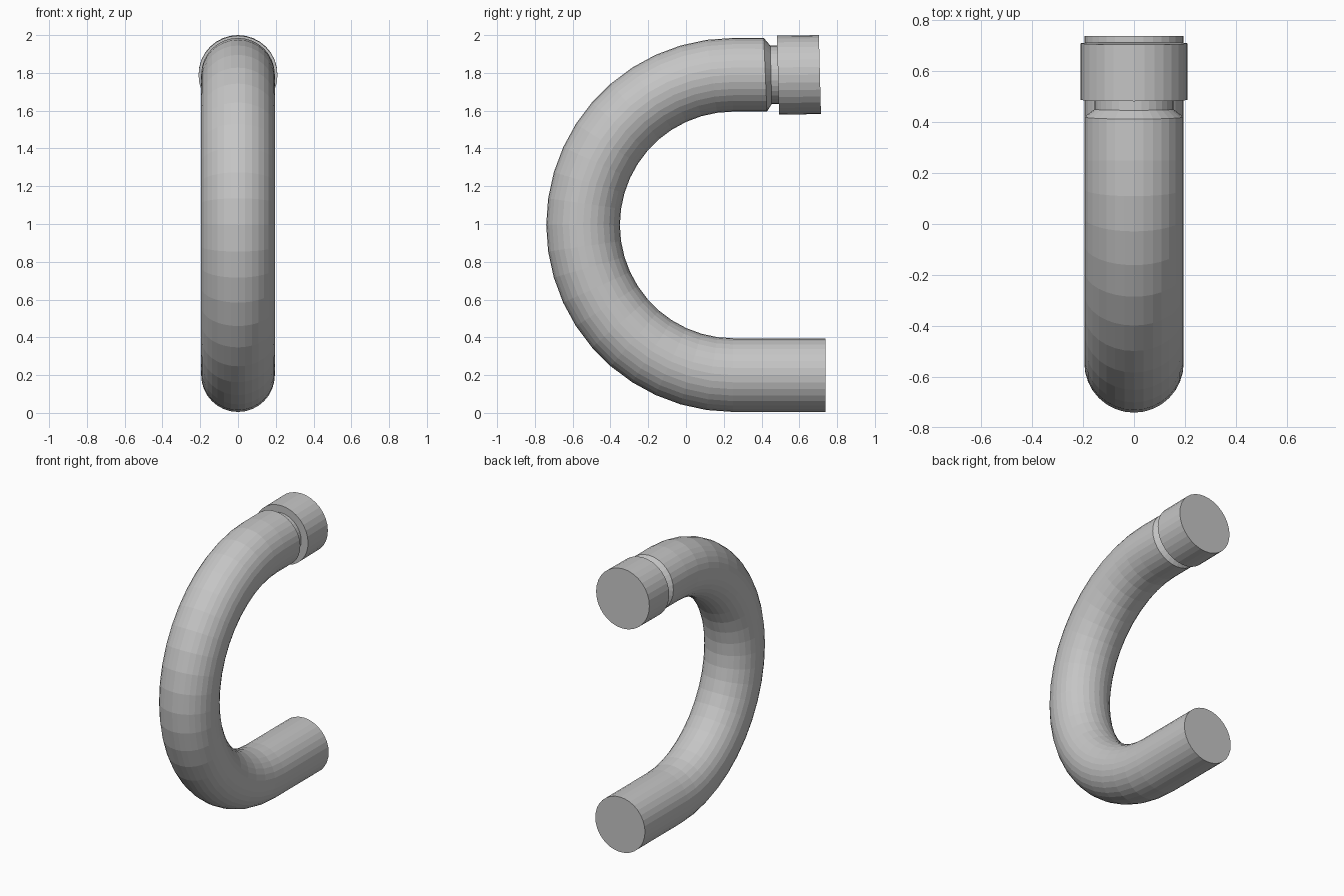
import bpy, bmesh
from math import sin, cos, pi, radians

SIDES = 32
ARC_Y, ARC_Z, ARC_R = 0.25, 0.995, 0.795   # bend centre and radius
TUBE_R = 0.195
TOP_Z, LOW_Z = ARC_Z + ARC_R, ARC_Z - ARC_R

cube = bpy.data.objects.get("Cube")
if cube:
    bpy.data.objects.remove(cube, do_unlink=True)

grey = bpy.data.materials.new("plain grey")
grey.use_nodes = True
colour = (0.56, 0.56, 0.56, 1)
grey.diffuse_color = colour
grey.node_tree.nodes["Principled BSDF"].inputs["Base Color"].default_value = colour


def sweep(name, rings):
    """Skin capped round rings given as (y, z, radial angle in degrees, radius)."""
    bm = bmesh.new()
    loops = []
    for y, z, angle, r in rings:
        a = radians(angle)
        loops.append([bm.verts.new((r * sin(t), y + r * cos(t) * cos(a), z + r * cos(t) * sin(a)))
                      for t in (2 * pi * i / SIDES for i in range(SIDES))])
    for one, two in zip(loops, loops[1:]):
        for i in range(SIDES):
            j = (i + 1) % SIDES
            bm.faces.new((one[i], one[j], two[j], two[i]))
    bm.faces.new(loops[0])
    bm.faces.new(loops[-1])
    bmesh.ops.recalc_face_normals(bm, faces=bm.faces)
    mesh = bpy.data.meshes.new(name)
    bm.to_mesh(mesh)
    bm.free()
    mesh.materials.append(grey)
    obj = bpy.data.objects.new(name, mesh)
    bpy.context.collection.objects.link(obj)
    return obj


# Bent tube: straight lower leg, half-circle bend, short upper leg, narrow neck
STEPS = 22
path = [(0.738, LOW_Z, 270, TUBE_R)]
for k in range(STEPS + 1):
    angle = 270 - 180 * k / STEPS
    path.append((ARC_Y + ARC_R * cos(radians(angle)),
                 ARC_Z + ARC_R * sin(radians(angle)), angle, TUBE_R))
path += [(0.42, TOP_Z, 92.5, TUBE_R),
         (0.45, TOP_Z, 91.5, 0.155),
         (0.50, TOP_Z, 91.5, 0.155)]
sweep("bent_tube", path)

# End collar, tipped slightly upward
sweep("end_collar", [(0.487, TOP_Z - 0.002, 91.5, 0.209),
                     (0.709, TOP_Z + 0.001, 91.5, 0.209)])
